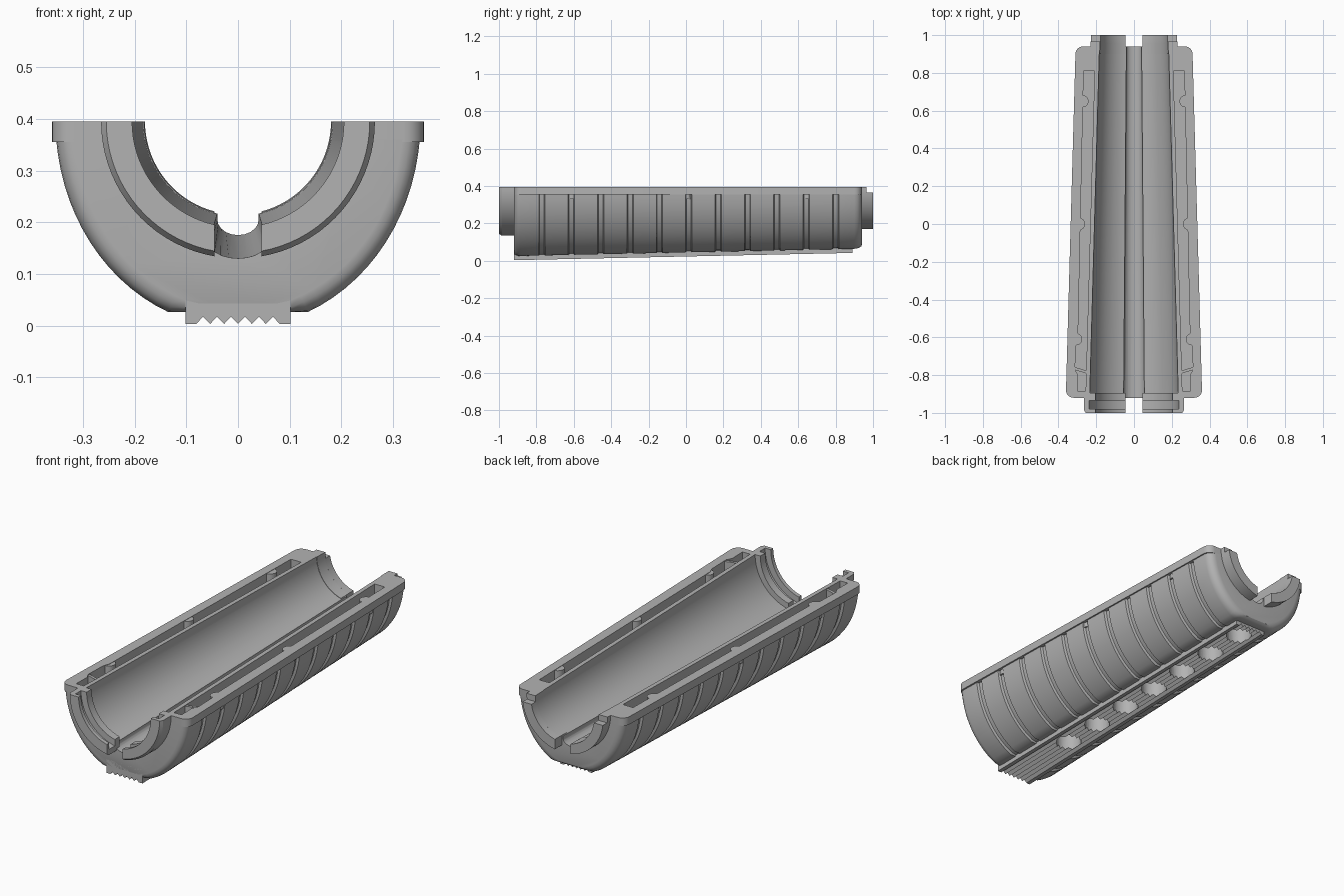
import bpy, bmesh
from math import sin, cos, pi, acos, asin, sqrt, radians

cube = bpy.data.objects.get("Cube")
if cube:
    bpy.data.objects.remove(cube)

grey = bpy.data.materials.new("matte_grey")
grey.use_nodes = True
grey.diffuse_color = (0.45, 0.45, 0.45, 1)
grey.node_tree.nodes["Principled BSDF"].inputs["Base Color"].default_value = (0.45, 0.45, 0.45, 1)

TOP, FRONT, REAR = 0.395, -0.92, 0.94


# Tapering dimensions along the length
def taper(y, front, rear):
    return front + (rear - front) * (y - FRONT) / (REAR - FRONT)


def half_width(y):
    return taper(y, 0.36, 0.31)


def bottom(y):
    return taper(y, 0.003, 0.043)


def bore_radius(y):
    return taper(y, 0.235, 0.183)


def finish(name, bm):
    bmesh.ops.recalc_face_normals(bm, faces=bm.faces)
    mesh = bpy.data.meshes.new(name)
    bm.to_mesh(mesh)
    bm.free()
    ob = bpy.data.objects.new(name, mesh)
    bpy.context.collection.objects.link(ob)
    mesh.materials.append(grey)
    return ob


def skin(bm, rings, closed=False):
    """Join rings of points into a tube, capped or closed into a loop."""
    rows = [[bm.verts.new(p) for p in ring] for ring in rings]
    n = len(rows[0])
    pairs = list(zip(rows, rows[1:])) + ([(rows[-1], rows[0])] if closed else [])
    for a, b in pairs:
        for i in range(n):
            j = (i + 1) % n
            bm.faces.new((a[i], a[j], b[j], b[i]))
    if not closed:
        bm.faces.new(rows[0])
        bm.faces.new(rows[-1])


def loft(name, stations, profile):
    """Sweep profile(y, extra) along the length."""
    bm = bmesh.new()
    skin(bm, [[(x, y, z) for x, z in profile(y, d)] for y, d in stations])
    return finish(name, bm)


def plate(bm, outline, z0, z1):
    skin(bm, [[(x, y, z) for x, y in outline] for z in (z0, z1)])


def collar(name, profile, gap, drop=0.0, steps=18):
    """Two mirrored quarter rings turned from a (y, radius) profile."""
    bm = bmesh.new()
    for side in (-1, 1):
        rings = []
        for i in range(steps + 1):
            ring = []
            for y, r in profile:
                start, end = asin(drop / r), acos(gap / r)
                t = start + (end - start) * i / steps
                ring.append((side * r * cos(t), y, TOP - r * sin(t)))
            rings.append(ring)
        skin(bm, rings)
    return finish(name, bm)


def cut(ob, cutters):
    bpy.context.view_layer.objects.active = ob
    for c in cutters:
        mod = ob.modifiers.new("cut", "BOOLEAN")
        mod.operation, mod.solver, mod.object = "DIFFERENCE", "EXACT", c
        bpy.ops.object.modifier_apply(modifier=mod.name)


# Outer shell, with rounded ends and cross grooves
def shell_profile(y, inset):
    a = half_width(y) - 0.006 - inset
    b = taper(y, 0.40, 0.36) - inset
    low = bottom(y) + 0.022 + inset * 0.5
    pts = []
    for i in range(41):
        t = pi * i / 40
        pts.append((a * cos(t), min(0.36, max(low, TOP - b * sin(t)))))
    return pts


stations = []
for i in range(5):
    t = pi / 2 * i / 4
    stations.append((FRONT + 0.035 * (1 - cos(t)), 0.035 * (1 - sin(t))))
for i in range(11):
    y = -0.77 + 0.157 * i
    stations += [(y - 0.017, 0), (y - 0.012, 0.012), (y + 0.012, 0.012), (y + 0.017, 0)]
for i in range(5):
    t = pi / 2 * i / 4
    stations.append((REAR - 0.04 * (1 - sin(t)), 0.04 * (1 - cos(t))))
shell = loft("outer_shell", stations, shell_profile)

# Flat rim along the upper edge, with rounded corners
R = 0.04
outline = []
for sx, sy in ((1, -1), (1, 1), (-1, 1), (-1, -1)):
    y_end = FRONT if sy < 0 else REAR
    arc = [pi / 2 * i / 6 for i in range(7)]
    if sx != sy:
        arc.reverse()
    for t in arc:
        x = half_width(y_end) - R + R * cos(t)
        outline.append((sx * x, y_end + sy * R * (sin(t) - 1)))
bm = bmesh.new()
plate(bm, outline, 0.355, TOP)
rim = finish("top_rim", bm)


# Ridged grip pad underneath
def pad_profile(y, _):
    z = bottom(y)
    w = taper(y, 0.102, 0.088)
    k = w / 0.102
    pts = [(w, z + 0.07), (w, z)]
    pts += [(k * (0.081 - 0.0135 * i), z + (0.014 if i % 2 else 0.0)) for i in range(13)]
    return pts + [(-w, z), (-w, z + 0.07)]


pad = loft("grip_pad", [(FRONT, 0), (0.89, 0)], pad_profile)


# Cutters: bore, bottom channel, rim slots and vent holes
def bore_profile(y, _):
    r = bore_radius(y)
    return [(r * cos(2 * pi * i / 64), TOP + r * sin(2 * pi * i / 64)) for i in range(64)]


def channel_profile(y, _):
    w, z = taper(y, 0.055, 0.04), taper(y, 0.13, 0.175)
    arc = [(w * cos(pi * i / 10), z + 0.03 * (1 - sin(pi * i / 10))) for i in range(11)]
    return [(w, 0.32)] + arc + [(-w, 0.32)]


ends = [(-1.1, 0), (1.1, 0)]
bore = loft("bore_cutter", ends, bore_profile)
channel = loft("channel_cutter", ends, channel_profile)

bm = bmesh.new()
for s in (-1, 1):
    spans = [(-0.885, -0.79, 0.055), (-0.77, -0.62, 0.044), (-0.62, 0.81, 0.055)]
    pts_in = [(s * (bore_radius(y) + 0.022), y) for y in (0.81, -0.885)]
    pts_out = [(s * (half_width(y) - d), y) for y, d in
               ((-0.885, 0.06), (-0.8, 0.06), (-0.77, 0.044), (-0.65, 0.044), (-0.62, 0.055), (0.81, 0.047))]
    plate(bm, pts_in + pts_out, 0.335, 0.45)
slots = finish("slot_cutter", bm)

bm = bmesh.new()
for i in range(7):
    y = -0.5 + 0.217 * i
    ring = [(0.062 * cos(2 * pi * k / 32), y + 0.062 * sin(2 * pi * k / 32)) for k in range(32)]
    plate(bm, ring, -0.1, bottom(y) + 0.085)
holes = finish("hole_cutter", bm)

cut(shell, [bore, channel, slots, holes])
cut(rim, [bore, slots])
cut(pad, [holes])
for c in (bore, channel, slots, holes):
    bpy.data.objects.remove(c)

# Round bosses and slanted ribs in the rim slots
bm = bmesh.new()
for s in (-1, 1):
    for y in (-0.61, 0.0, 0.65):
        x = half_width(y) - 0.045
        ring = [(s * x + 0.032 * cos(pi * k / 12), y + 0.032 * sin(pi * k / 12)) for k in range(24)]
        plate(bm, ring, 0.33, TOP - 0.002)
    rib = [(bore_radius(-0.79) + 0.01, -0.795), (0.32, -0.77), (0.32, -0.755), (bore_radius(-0.78) + 0.01, -0.78)]
    plate(bm, [(s * x, y) for x, y in rib], 0.33, TOP - 0.004)
bosses = finish("slot_bosses", bm)

# Split collars at both ends
front_collar = collar("front_collar", [
    (-1, 0.205), (-0.98, 0.205), (-0.98, 0.237), (-0.935, 0.237), (-0.935, 0.205), (-0.895, 0.205),
    (-0.895, 0.25), (-0.915, 0.265), (-0.985, 0.265), (-1, 0.255)], 0.045)
rear_collar = collar("rear_collar", [(0.9, 0.182), (0.965, 0.18), (0.965, 0.23), (0.9, 0.23)], 0.045)
rear_lip = collar("rear_lip", [(0.96, 0.18), (1, 0.18), (1, 0.23), (0.96, 0.23)], 0.045, drop=0.03)

# Smooth curves, keep edges sharp
bpy.ops.object.select_all(action="DESELECT")
for ob in (shell, rim, pad, bosses, front_collar, rear_collar, rear_lip):
    ob.select_set(True)
bpy.context.view_layer.objects.active = shell
bpy.ops.object.shade_smooth_by_angle(angle=radians(30))
